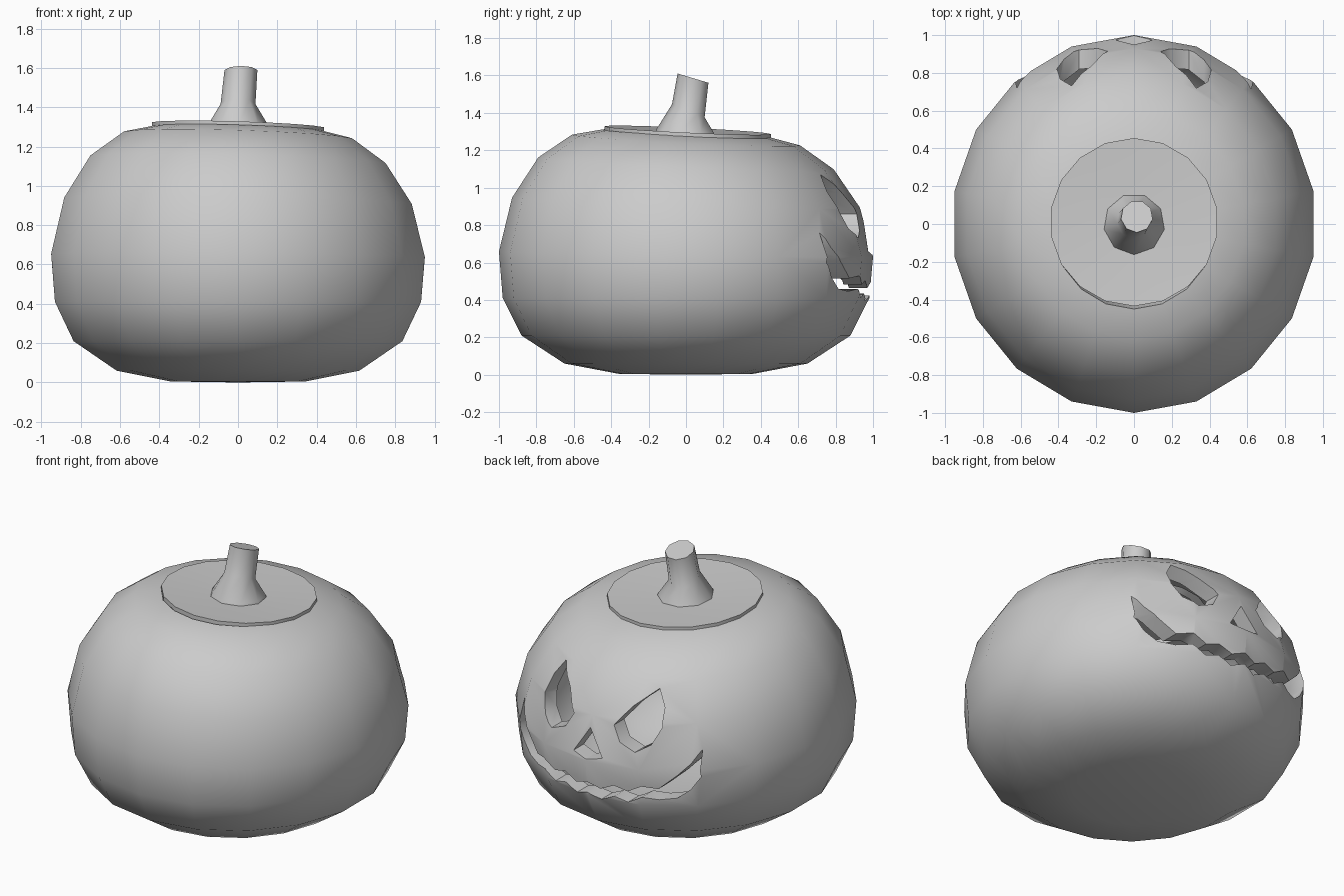
import bpy, bmesh
from math import sin, cos, tau
from mathutils import Vector

cube = bpy.data.objects.get("Cube")
if cube:
    bpy.data.objects.remove(cube, do_unlink=True)

grey = bpy.data.materials.new("plain grey")
grey.use_nodes = True
GREY = (0.6, 0.6, 0.6, 1)
grey.diffuse_color = GREY
grey.node_tree.nodes["Principled BSDF"].inputs["Base Color"].default_value = GREY


def add_object(name, bm):
    bmesh.ops.recalc_face_normals(bm, faces=bm.faces)
    mesh = bpy.data.meshes.new(name)
    bm.to_mesh(mesh)
    bm.free()
    mesh.materials.append(grey)
    obj = bpy.data.objects.new(name, mesh)
    bpy.context.collection.objects.link(obj)
    return obj


def select_only(obj):
    bpy.ops.object.select_all(action="DESELECT")
    obj.select_set(True)
    bpy.context.view_layer.objects.active = obj


def smooth(obj, angle):
    select_only(obj)
    bpy.ops.object.shade_smooth_by_angle(angle=angle)


def loft(rings, sides, cap_start=True, cap_end=True):
    """Rings are (centre, radius, slope); slope tips the ring along y."""
    bm = bmesh.new()
    loops = []
    for centre, radius, slope in rings:
        loop = []
        for i in range(sides):
            a = tau * i / sides
            x, y = radius * sin(a), -radius * cos(a)
            loop.append(bm.verts.new(Vector(centre) + Vector((x, y, slope * y))))
        loops.append(loop)
    for low, high in zip(loops, loops[1:]):
        for i in range(sides):
            j = (i + 1) % sides
            bm.faces.new((low[i], low[j], high[j], high[i]))
    if cap_start:
        bm.faces.new(loops[0][::-1])
    if cap_end:
        bm.faces.new(loops[-1])
    return bm


def settle(bm, x_scale):
    """Narrow the form a little and let its top lean down to the back."""
    for v in bm.verts:
        v.co.x *= x_scale
        lean = min(max((v.co.z - 0.4) / 0.85, 0), 1)
        v.co.z -= lean * (0.047 * v.co.y + 0.03 * v.co.x)


def face_cutter(name, outline):
    """Prism through the carved wall, outline given in x and z."""
    bm = bmesh.new()
    near = [bm.verts.new((x, 0.4, z)) for x, z in outline]
    far = [bm.verts.new((x, 1.3, z)) for x, z in outline]
    bm.faces.new(near)
    bm.faces.new(far[::-1])
    for i in range(len(near)):
        j = (i + 1) % len(near)
        bm.faces.new((near[i], far[i], far[j], near[j]))
    obj = add_object(name, bm)
    obj.hide_render = True
    return obj


# Hollow body
profile = [(0.36, 0.005), (0.65, 0.06), (0.88, 0.21), (0.98, 0.41), (1.0, 0.645),
           (0.93, 0.92), (0.79, 1.13), (0.61, 1.255), (0.45, 1.29)]
bm = loft([((0, 0, z), r, 0) for r, z in profile], 18, cap_start=False, cap_end=False)
bottom = [v for v in bm.verts if v.co.z < 0.01]
pole = bm.verts.new((0, 0, 0))
for i, v in enumerate(bottom):
    bm.faces.new((pole, bottom[(i + 1) % len(bottom)], v))
settle(bm, 0.965)
body = add_object("pumpkin_body", bm)
wall = body.modifiers.new("wall", "SOLIDIFY")
wall.thickness = 0.1
wall.offset = -1

# Carved face
eye = [(0.33, 1.07), (0.22, 0.97), (0.14, 0.86), (0.19, 0.77),
       (0.29, 0.73), (0.37, 0.78), (0.41, 0.88), (0.39, 0.98)]
nose = [(0, 0.82), (0.1, 0.66), (0, 0.64), (-0.1, 0.66)]
upper = [(0.62, 0.76), (0.58, 0.68), (0.52, 0.61)]
lower = [(0.63, 0.60), (0.58, 0.52), (0.51, 0.46)]


def teeth(base):
    # Jagged row that follows a gentle smile
    row = []
    for i in range(11):
        x = 0.42 - 0.084 * i
        row.append((x, base + 0.3 * x * x + (0.02 if i % 2 else -0.012)))
    return row


def mirrored(points):
    return [(-x, z) for x, z in reversed(points)]


mouth = (upper + teeth(0.475) + mirrored(upper)
         + [(-x, z) for x, z in lower] + teeth(0.405)[::-1] + lower[::-1])
cutters = [face_cutter("left_eye_cutter", eye),
           face_cutter("right_eye_cutter", mirrored(eye)),
           face_cutter("nose_cutter", nose),
           face_cutter("mouth_cutter", mouth)]
for cutter in cutters:
    cut = body.modifiers.new(cutter.name, "BOOLEAN")
    cut.operation = "DIFFERENCE"
    cut.solver = "EXACT"
    cut.object = cutter
select_only(body)
for name in [m.name for m in body.modifiers]:
    bpy.ops.object.modifier_apply(modifier=name)
for cutter in cutters:
    bpy.data.objects.remove(cutter, do_unlink=True)
smooth(body, 0.75)

# Lid, dipping slightly towards the stem
bm = loft([((0, 0.01, 1.19), 0.36, 0), ((0, 0.01, 1.28), 0.445, 0),
           ((0, 0.01, 1.308), 0.445, 0), ((0, 0.01, 1.292), 0.16, 0)], 18)
settle(bm, 1.0)
smooth(add_object("lid", bm), 0.6)

# Leaning stem
bm = loft([((0, 0, 1.28), 0.165, -0.06), ((0, 0, 1.3), 0.16, -0.06),
           ((0, 0.015, 1.41), 0.09, -0.4), ((0.015, 0.04, 1.585), 0.085, -0.3)], 9)
smooth(add_object("stem", bm), 0.75)
